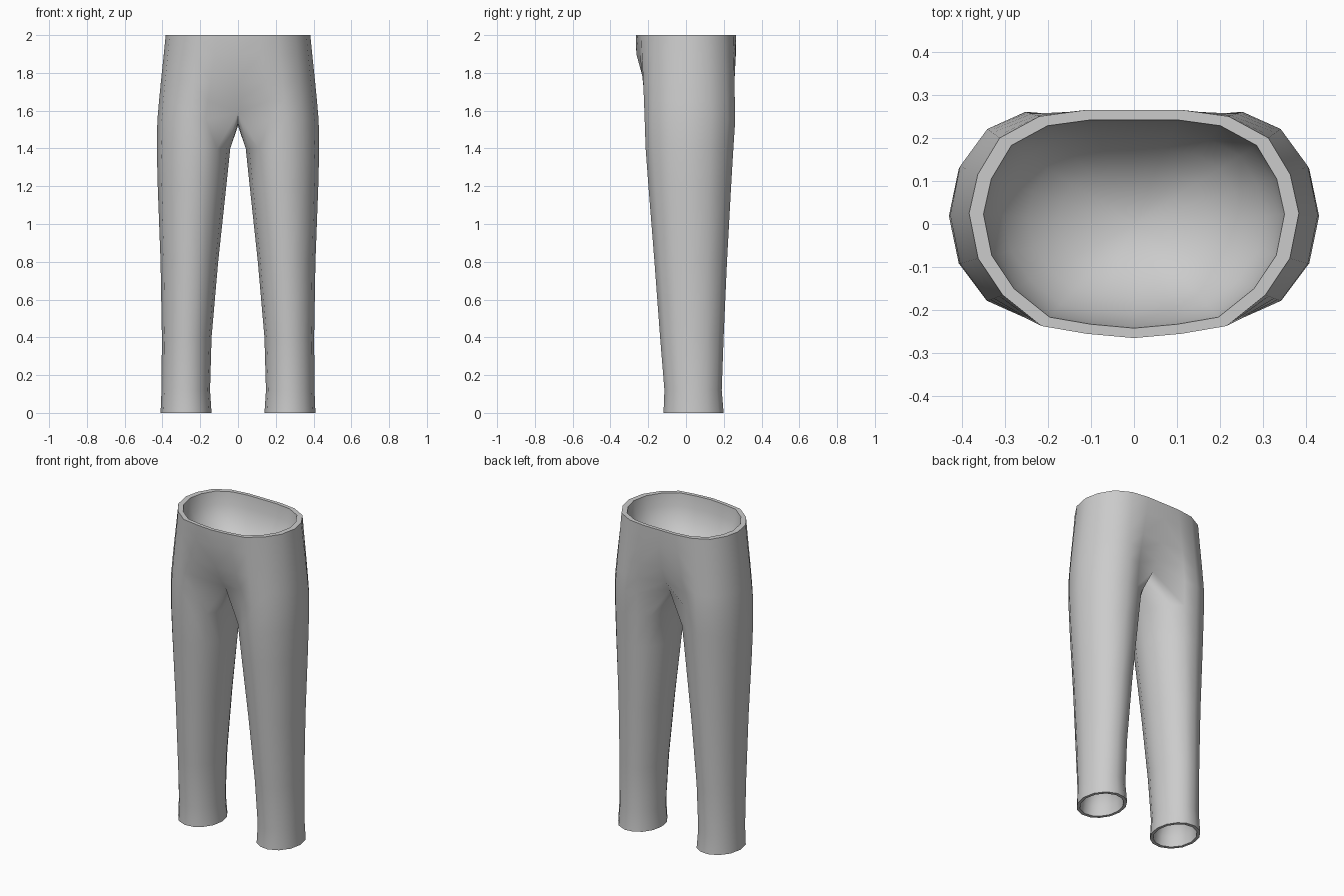
import bpy, bmesh, math

if "Cube" in bpy.data.objects:
    bpy.data.objects.remove(bpy.data.objects["Cube"])

bm = bmesh.new()

# Angles round one leg: 11 outer points (front centre to back centre), then 3 inner thigh points
ANGLES = [-130, -108, -84, -56, -28, 0, 28, 56, 84, 108, 130, 155, 180, 205]
N_OUT = 11


def leg_ring(z, x_in, x_out, y_f, y_b, s=1.0):
    cx, cy = (x_in + x_out) / 2, (y_f + y_b) / 2
    rx, ry = s * (x_out - x_in) / 2, s * (y_b - y_f) / 2
    return [(cx + rx * math.cos(math.radians(a)),
             cy + ry * math.sin(math.radians(a)), z) for a in ANGLES]


def loft(rings, closed):
    rows = [[bm.verts.new(p) for p in r] for r in rings]
    n = len(rows[0])
    for a, b in zip(rows, rows[1:]):
        for i in range(n if closed else n - 1):
            j = (i + 1) % n
            bm.faces.new((a[i], a[j], b[j], b[i]))


# Leg: inner dome, hem rim, outside up to the crotch
hem = (0.14, 0.41, -0.12, 0.20)
rings = [leg_ring(0.2 * math.sin(math.radians(a)), *hem,
                  s=0.87 * math.cos(math.radians(a))) for a in (90, 72, 54, 36, 18, 0)]
for row in [(0, *hem),
            (0.12, 0.148, 0.405, -0.115, 0.19),
            (0.4, 0.14, 0.403, -0.138, 0.20),
            (0.8, 0.105, 0.41, -0.168, 0.218),
            (1.2, 0.062, 0.425, -0.20, 0.24),
            (1.4, 0.041, 0.43, -0.215, 0.252)]:
    rings.append(leg_ring(*row))

# Crotch ring: inner points lie on the centre plane
crotch = leg_ring(1.55, 0.035, 0.427, -0.22, 0.262)
crotch[0], crotch[10] = (0, -0.13, 1.59), (0, 0.17, 1.59)
crotch[11], crotch[12], crotch[13] = (0, 0.10, 1.54), (0, 0.02, 1.52), (0, -0.06, 1.535)
rings.append(crotch)
loft(rings, True)

# Hips up to the waist, then the rim and the inner bowl
waist = [(0, -0.265), (0.11, -0.255), (0.215, -0.237), (0.305, -0.165), (0.362, -0.08),
         (0.383, 0.025), (0.363, 0.115), (0.312, 0.20), (0.22, 0.25), (0.11, 0.265), (0, 0.265)]
hips = [crotch[:N_OUT]]
for z, t, y_f, y_b in [(1.65, 0.2, -0.175, 0.205), (1.75, 0.42, -0.222, 0.245),
                       (1.9, 0.78, -0.263, 0.264)]:
    ring = [(c[0] + (w[0] - c[0]) * t, c[1] + (w[1] - c[1]) * t, z)
            for c, w in zip(crotch, waist)]
    ring[0], ring[-1] = (0, y_f, z), (0, y_b, z)
    hips.append(ring)
hips.append([(x, y, 2.0) for x, y in waist])
for a in (0, 15, 30, 45, 60, 75, 90):
    s = 0.913 * math.cos(math.radians(a))
    hips.append([(x * s, y * s, 2.0 - 0.3 * math.sin(math.radians(a))) for x, y in waist])
loft(hips, False)

# Weld, mirror to the other leg and close the seam
bmesh.ops.remove_doubles(bm, verts=bm.verts[:], dist=0.0005)
bmesh.ops.mirror(bm, geom=bm.verts[:] + bm.edges[:] + bm.faces[:], axis='X', merge_dist=0.0005)
bmesh.ops.remove_doubles(bm, verts=bm.verts[:], dist=0.0005)
bmesh.ops.recalc_face_normals(bm, faces=bm.faces[:])

mesh = bpy.data.meshes.new("trousers")
bm.to_mesh(mesh)
bm.free()
trousers = bpy.data.objects.new("trousers", mesh)
bpy.context.collection.objects.link(trousers)

# Single grey cloth colour
cloth = bpy.data.materials.new("grey_cloth")
cloth.diffuse_color = (0.6, 0.6, 0.6, 1)
cloth.use_nodes = True
cloth.node_tree.nodes["Principled BSDF"].inputs["Base Color"].default_value = cloth.diffuse_color
mesh.materials.append(cloth)

bpy.context.view_layer.objects.active = trousers
trousers.select_set(True)
bpy.ops.object.shade_smooth_by_angle(angle=math.radians(60))
